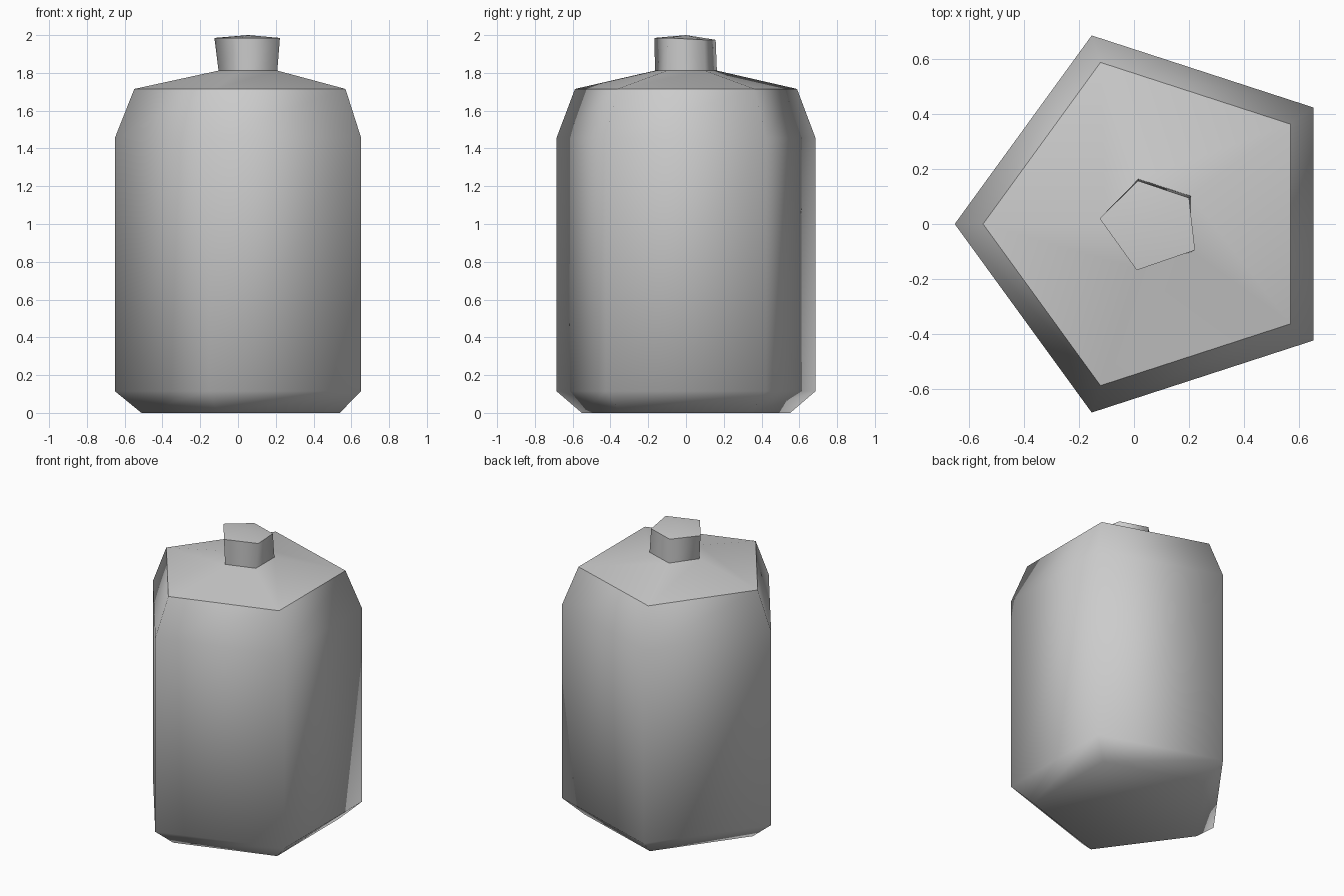
import bpy, bmesh
from math import cos, sin, radians

cube = bpy.data.objects.get("Cube")
if cube:
    bpy.data.objects.remove(cube, do_unlink=True)

SIDES = 5
CENTRE_X = 0.069

grey = bpy.data.materials.new("plain_grey")
grey.use_nodes = True
colour = (0.6, 0.6, 0.6, 1)
grey.diffuse_color = colour
grey.node_tree.nodes["Principled BSDF"].inputs["Base Color"].default_value = colour


def ring(radius, z):
    """Pentagon with one corner pointing to -x."""
    angles = [radians(180 + i * 360 / SIDES) for i in range(SIDES)]
    return [(CENTRE_X + radius * cos(a), radius * sin(a), z) for a in angles]


def loft(name, rings, sharp_rings, tip=None, close_bottom=False):
    """Skin stacked rings, smooth except along the chosen rings."""
    bm = bmesh.new()
    loops = [[bm.verts.new(p) for p in r] for r in rings]
    for low, high in zip(loops, loops[1:]):
        for i in range(SIDES):
            j = (i + 1) % SIDES
            bm.faces.new((low[i], low[j], high[j], high[i]))
    if close_bottom:
        bm.faces.new(loops[0][::-1])
    if tip:
        apex = bm.verts.new(tip)
        for i in range(SIDES):
            bm.faces.new((loops[-1][i], loops[-1][(i + 1) % SIDES], apex))
    for f in bm.faces:
        f.smooth = True
    for k in sharp_rings:
        for i in range(SIDES):
            edge = bm.edges.get((loops[k][i], loops[k][(i + 1) % SIDES]))
            edge.smooth = False
    mesh = bpy.data.meshes.new(name)
    bm.to_mesh(mesh)
    bm.free()
    mesh.materials.append(grey)
    obj = bpy.data.objects.new(name, mesh)
    bpy.context.collection.objects.link(obj)
    return obj


# Body: bevelled foot, straight wall, tapered shoulder and sloping top
profile = [(0.58, 0), (0.721, 0.115), (0.721, 1.455), (0.618, 1.715), (0.172, 1.812)]
loft("bottle_body", [ring(r, z) for r, z in profile], [3], close_bottom=True)

# Stopper: slightly twisted, flaring neck with a low peaked top
stopper_rim = [(-0.125, 0.02, 1.985), (0.01, -0.168, 1.985), (0.222, -0.095, 1.985),
               (0.2, 0.095, 1.975), (0.015, 0.157, 1.975)]
loft("stopper", [ring(0.172, 1.812), stopper_rim], [1], tip=(0.055, 0, 2.0))
